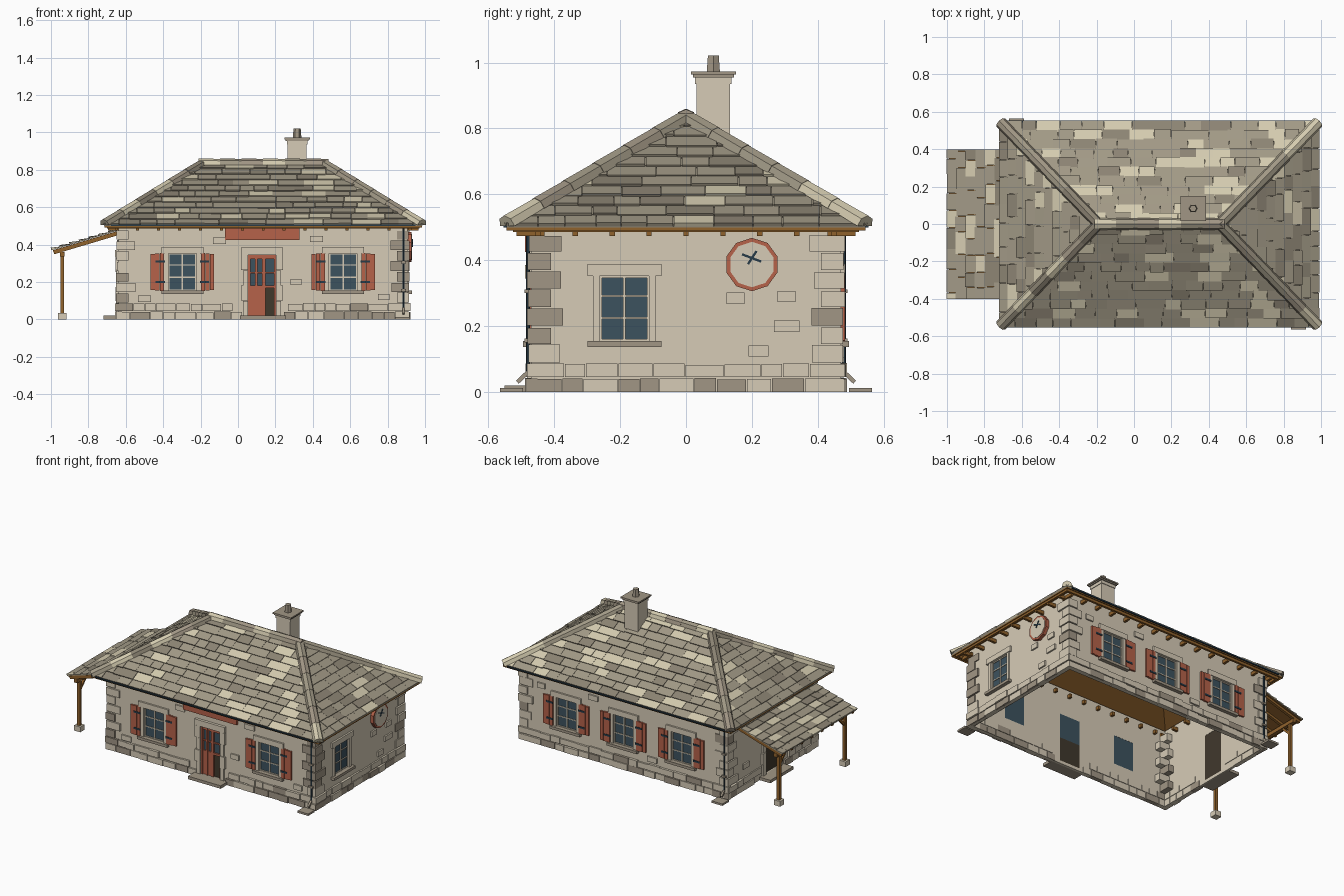
import bpy, bmesh, math, random
from mathutils import Vector

random.seed(7)
rnd = random.uniform
if "Cube" in bpy.data.objects:
    bpy.data.objects.remove(bpy.data.objects["Cube"])

PALETTE = {"plaster": "d5cab5", "grey_stone": "a09584", "slate": "a09885", "dark_slate": "8b8373",
           "pale_slate": "d3caae", "wood": "8f6230", "red_paint": "b4624b", "glass": "3f535f",
           "iron": "2c3d49", "dark_door": "423b30"}
MATS = {}
for key, code in PALETTE.items():
    rgb = [(int(code[i:i + 2], 16) / 255) ** 2.2 for i in (0, 2, 4)] + [1]
    m = MATS[key] = bpy.data.materials.new(key)
    m.use_nodes = True
    m.diffuse_color = rgb
    m.node_tree.nodes["Principled BSDF"].inputs["Base Color"].default_value = rgb


class Part:
    """Collects prisms into one named object."""

    def __init__(self, name):
        self.name, self.bm, self.slots = name, bmesh.new(), []

    def prism(self, ring_a, ring_b, mat):
        if mat not in self.slots:
            self.slots.append(mat)
        a = [self.bm.verts.new(p) for p in ring_a]
        b = [self.bm.verts.new(p) for p in ring_b]
        k = len(a)
        faces = [a[::-1], b] + [[a[i], a[(i + 1) % k], b[(i + 1) % k], b[i]] for i in range(k)]
        for f in faces:
            self.bm.faces.new(f).material_index = self.slots.index(mat)

    def box(self, frame, u0, u1, n0, n1, z0, z1, mat):
        rings = [[frame(u, n, z) for u, n in ((u0, n0), (u1, n0), (u1, n1), (u0, n1))] for z in (z0, z1)]
        self.prism(*rings, mat)

    def bar(self, a, b, w, mat, sides=4):
        a, b = Vector(a), Vector(b)
        d = (b - a).normalized()
        s = d.cross(Vector((0, 0, 1)) if abs(d.z) < 0.95 else Vector((0, 1, 0))).normalized()
        t = s.cross(d)
        angles = [(i + 0.5) * math.tau / sides for i in range(sides)]
        offs = [(s * math.cos(q) + t * math.sin(q)) * w for q in angles]
        self.prism([a + o for o in offs], [b + o for o in offs], mat)

    def finish(self):
        bmesh.ops.recalc_face_normals(self.bm, faces=self.bm.faces)
        mesh = bpy.data.meshes.new(self.name)
        self.bm.to_mesh(mesh)
        self.bm.free()
        for s in self.slots:
            mesh.materials.append(MATS[s])
        ob = bpy.data.objects.new(self.name, mesh)
        bpy.context.collection.objects.link(ob)
        return ob


# Frames: u along the wall, n outward, z up
X0, X1, Y, MID, THICK = -0.64, 0.905, 0.47, 0.135, 0.016
world = lambda u, n, z: Vector((u, n, z))
front = lambda u, n, z: Vector((u, -Y - n, z))
back = lambda u, n, z: Vector((u, Y + n, z))
right = lambda u, n, z: Vector((X1 + n, u, z))
left = lambda u, n, z: Vector((X0 - n, u, z))
WINDOWS = [("front", front, -0.297, True), ("front", front, 0.562, True), ("right", right, -0.187, False),
           ("back", back, -0.297, True), ("back", back, MID, True), ("back", back, 0.562, True)]
DOOR = 0.128

# Thin wall shell with openings
shell, room, holes = Part("walls"), Part("room_cutter"), Part("opening_cutter")
shell.box(world, X0, X1, -Y, Y, 0, 0.528, "plaster")
room.box(world, X0 + THICK, X1 - THICK, -Y + THICK, Y - THICK, -0.1, 0.6, "plaster")
for _, fr, c, _ in WINDOWS:
    holes.box(fr, c - 0.075, c + 0.075, -0.08, 0.05, 0.155, 0.352, "plaster")
holes.box(front, DOOR - 0.077, DOOR + 0.077, -0.08, 0.05, 0.02, 0.345, "plaster")
holes.box(left, -0.075, 0.075, -0.08, 0.05, 0.02, 0.33, "plaster")
walls, cutters = shell.finish(), [room.finish(), holes.finish()]
for cut in cutters:
    cut.hide_render = True
    mod = walls.modifiers.new("cut", "BOOLEAN")
    mod.operation, mod.solver, mod.object = "DIFFERENCE", "EXACT", cut
cut_mesh = bpy.data.meshes.new_from_object(walls.evaluated_get(bpy.context.evaluated_depsgraph_get()))
walls.modifiers.clear()
walls.data = cut_mesh
for cut in cutters:
    bpy.data.objects.remove(cut)

# Windows with stone surrounds and shutters
for i, (side, fr, c, shutters) in enumerate(WINDOWS):
    w = Part(f"{side}_window_{i + 1}")
    w.box(fr, c - 0.075, c + 0.075, -0.015, -0.009, 0.155, 0.352, "glass")
    for u in (-0.072, 0, 0.072):
        w.box(fr, c + u - 0.004, c + u + 0.004, -0.01, -0.003, 0.155, 0.352, "plaster")
    for z in (0.158, 0.225, 0.291, 0.349):
        w.box(fr, c - 0.075, c + 0.075, -0.01, -0.004, z - 0.003, z + 0.003, "plaster")
    w.box(fr, c - 0.112, c + 0.112, -0.01, 0.012, 0.352, 0.388, "plaster")
    w.box(fr, c - 0.112, c + 0.112, -0.012, 0.024, 0.137, 0.155, "grey_stone")
    for s in (-1, 1):
        w.box(fr, c + s * 0.075, c + s * 0.095, -0.01, 0.008, 0.155, 0.352, "plaster")
    w.finish()
    if shutters:
        p = Part(f"{side}_shutters_{i + 1}")
        for s in (-1, 1):
            for k in range(3):
                a = c + s * (0.098 + k * 0.0245)
                p.box(fr, a, a + s * 0.023, 0, 0.012, 0.153 + 0.002 * k, 0.354 - 0.002 * k, "red_paint")
            for z in (0.2, 0.31):
                p.box(fr, c + s * 0.094, c + s * 0.143, 0.011, 0.015, z - 0.006, z + 0.006, "iron")
        p.finish()

# Front door
d = Part("front_door")
d.box(front, DOOR - 0.077, DOOR + 0.077, -0.016, -0.01, 0.18, 0.345, "glass")
d.box(front, DOOR - 0.077, DOOR + 0.077, -0.016, -0.01, 0.02, 0.18, "dark_door")
for u, w in ((-0.069, 0.008), (-0.03, 0.006), (0.009, 0.01), (0.071, 0.006)):
    d.box(front, DOOR + u - w, DOOR + u + w, -0.011, 0.002, 0.02, 0.345, "red_paint")
for z0, z1 in ((0.322, 0.345), (0.245, 0.253), (0.168, 0.182)):
    d.box(front, DOOR - 0.077, DOOR + 0.077, -0.011, 0, z0, z1, "red_paint")
d.box(front, DOOR - 0.077, DOOR + 0.012, -0.011, -0.003, 0.02, 0.18, "red_paint")
d.finish()

# Side door
d = Part("side_door")
d.box(left, -0.075, 0.075, -0.015, -0.008, 0.02, 0.33, "dark_door")
d.finish()

# Door surrounds and steps
for name, fr, c, top in (("front_door_surround", front, DOOR, 0.345), ("side_door_surround", left, 0, 0.33)):
    p = Part(name)
    for s in (-1, 1):
        for k in range(4):
            h = (top - 0.02) / 4
            p.box(fr, c + s * 0.074, c + s * (0.102 + 0.01 * (k % 2)), -0.01, 0.012 + 0.003 * (k % 2),
                  0.02 + k * h, 0.02 + (k + 1) * h - 0.002, "plaster")
    p.box(fr, c - 0.113, c + 0.113, -0.01, 0.018, top, top + 0.04, "plaster")
    p.box(fr, c - 0.118, c + 0.128, -0.01, 0.08, 0, 0.02, "grey_stone")
    p.finish()

# Plinth: two courses of rough stones, the lower one darker
p = Part("plinth_stones")
for fr, lo, hi, gap in ((front, X0, X1, DOOR), (back, X0, X1, None), (right, -Y, Y, None), (left, -Y, Y, 0)):
    for z0, z1, greys in ((0, 0.044, 4), (0.046, 0.088, 1)):
        u = lo - 0.012
        while u < hi:
            e = u + rnd(0.055, 0.12)
            e = hi + 0.012 if hi - e < 0.05 else e
            if gap is None or e < gap - 0.1 or u > gap + 0.1:
                p.box(fr, u, e - 0.003, -0.02, rnd(0.008, 0.018), z0, z1 - rnd(0, 0.006),
                      random.choice(["plaster"] * 6 + ["grey_stone"] * greys))
            u = e
p.finish()

# Corner stones, alternating long and short
p = Part("corner_stones")
for cx, sx in ((X0, -1), (X1, 1)):
    for sy in (-1, 1):
        for k in range(7):
            a, b = (rnd(0.08, 0.095), 0.06) if k % 2 else (0.055, rnd(0.08, 0.1))
            o, z = rnd(0.006, 0.013), 0.09 + k * 0.056
            xs = sorted((cx + sx * o, cx - sx * a))
            ys = sorted((sy * (Y + o), sy * (Y - b)))
            p.box(world, *xs, *ys, z, z + rnd(0.047, 0.054), random.choice(["plaster"] * 5 + ["grey_stone"] * 2))
p.finish()

# Single stones showing in the plaster
p = Part("wall_stones")
for fr, u, z in ((right, 0.15, 0.285), (right, 0.305, 0.2), (right, 0.22, 0.125), (right, 0.305, 0.29),
                 (front, -0.1, 0.42), (front, 0.31, 0.2), (front, 0.42, 0.43), (front, 0.78, 0.12),
                 (front, -0.5, 0.11), (back, -0.08, 0.12), (back, 0.36, 0.42), (back, 0.75, 0.4),
                 (left, -0.25, 0.25), (left, 0.28, 0.16), (left, 0.2, 0.36)):
    w = rnd(0.026, 0.04)
    p.box(fr, u - w, u + w, -0.01, 0.01, z - 0.017, z + 0.017, "plaster")
p.finish()

# Sign board and round dial
p = Part("sign_board")
p.box(front, -0.07, 0.33, 0, 0.018, 0.425, 0.488, "red_paint")
p.finish()
p = Part("round_dial")
for r, n, mat in ((0.081, 0.022, "red_paint"), (0.069, 0.025, "plaster")):
    ring = [(0.2 + r * math.sin(k * math.tau / 10), 0.387 + r * math.cos(k * math.tau / 10)) for k in range(10)]
    p.prism([right(y, 0, z) for y, z in ring], [right(y, n, z) for y, z in ring], mat)
p.bar(right(0.17, 0.026, 0.418), right(0.228, 0.026, 0.396), 0.005, "iron")
p.bar(right(0.188, 0.026, 0.388), right(0.214, 0.026, 0.428), 0.005, "iron")
p.finish()

# Hollow roof: boarded slopes, eave boards, rafter tails and gutters
HX, HY, RIDGE, EAVE, TOP = 0.85, 0.545, 0.325, 0.503, 0.832
INX = HX - RIDGE
plan = lambda hx, hy, z: [Vector((MID + sx * hx, sy * hy, z)) for sx, sy in ((-1, -1), (1, -1), (1, 1), (-1, 1))]
p = Part("roof_boards")
low, high = plan(HX, HY, EAVE), plan(RIDGE, 0.003, TOP)
for k in range(4):
    j = (k + 1) % 4
    layers = [[v - Vector((0, 0, h)) for v in (low[k], low[j], high[j], high[k])] for h in (0, 0.004, 0.012)]
    p.prism(layers[0], layers[1], "dark_slate")
    p.prism(layers[1], layers[2], "wood")
p.finish()
p = Part("eave_timber")
for s in (-1, 1):
    p.box(world, MID - HX + 0.015, MID + HX - 0.015, s * 0.51, s * 0.525, 0.486, 0.504, "wood")
    p.box(world, MID + s * (HX - 0.015), MID + s * (HX - 0.03), -0.525, 0.525, 0.486, 0.504, "wood")
    for k in range(15):
        x = MID + (k - 7) * 0.112
        p.box(world, x - 0.008, x + 0.008, s * 0.43, s * 0.515, 0.474, 0.497, "wood")
    for k in range(9):
        y, x = (k - 4) * 0.112, MID + s * (HX - 0.02)
        p.box(world, x - s * 0.11, x, y - 0.008, y + 0.008, 0.474, 0.497, "wood")
p.finish()
p = Part("gutters")
for s in (-1, 1):
    p.box(world, -0.68, 0.95, s * 0.544, s * 0.553, 0.499, 0.507, "iron")
p.finish()


def tile_slope(name, start, along, length, up, inset, rows, pale):
    """Covers a slope with random slates, clipped at the hips."""
    p = Part(name)
    start, along, up = Vector(start), Vector(along), Vector(up)
    nrm = along.cross(up).normalized()
    nrm = nrm if nrm.z > 0 else -nrm
    for r in range(rows):
        u = -rnd(0, 0.08)
        while u < length:
            e = u + rnd(0.07, 0.16)
            t0, t1 = max(0, r - rnd(0, 0.12)) / rows, min(1, (r + 1.1) / rows)
            clip = lambda v, t: min(max(v, inset * t), length - inset * t)
            if clip(e, t0) - clip(u, t0) > 0.004:
                quad = [(clip(u, t0), t0), (clip(e, t0) - 0.002, t0), (clip(e, t1) - 0.002, t1), (clip(u, t1), t1)]
                base = [start + along * a + up * t for a, t in quad]
                h = rnd(0.009, 0.014)
                mat = random.choice(["slate"] * 8 + ["dark_slate"] * 2 + ["pale_slate"] * pale)
                p.prism(base, [b + nrm * q for b, q in zip(base, (h, h, 0.004, 0.004))], mat)
            u = e
    p.finish()


RISE = TOP - EAVE
for name, s in (("front", -1), ("back", 1)):
    tile_slope(f"{name}_roof_slates", (MID - HX, s * HY, EAVE), (1, 0, 0), 2 * HX, (0, -s * HY, RISE), INX, 11, 3)
for name, s in (("left", -1), ("right", 1)):
    tile_slope(f"{name}_roof_slates", (MID + s * HX, -HY, EAVE), (0, 1, 0), 2 * HY, (-s * INX, 0, RISE), HY, 11, 2)

# Hip and ridge capping stones
p = Part("ridge_caps")


def cap_line(a, b, count):
    a, b = Vector(a), Vector(b)
    d = (b - a).normalized()
    side = d.cross(Vector((0, 0, 1))).normalized()
    up = side.cross(d)
    for k in range(count):
        rings = []
        for f, g in ((k / count, 1.0), ((k + 1.04) / count, 0.93)):
            c = a.lerp(b, f)
            rings.append([c + (side * x + up * z) * g for x, z in
                          ((-0.032, -0.01), (-0.024, 0.014), (0, 0.025), (0.024, 0.014), (0.032, -0.01))])
        p.prism(*rings, random.choice(["slate", "slate", "grey_stone", "dark_slate", "pale_slate"]))


for a, b in zip(plan(HX, HY, EAVE + 0.01), plan(RIDGE, 0, TOP + 0.003)):
    cap_line(a, b, 6)
cap_line((MID - RIDGE - 0.02, 0, TOP + 0.003), (MID + RIDGE + 0.02, 0, TOP + 0.003), 6)
p.finish()

# Chimney
p = Part("chimney")
cx, cy = 0.316, 0.083
for w, z0, z1, mat in ((0.051, 0.7, 0.955, "plaster"), (0.055, 0.935, 0.955, "plaster"),
                       (0.062, 0.955, 0.963, "grey_stone"), (0.068, 0.963, 0.972, "grey_stone")):
    p.box(world, cx - w, cx + w, cy - w, cy + w, z0, z1, mat)
pot = lambda r, z: [Vector((cx + r * math.cos(k * math.tau / 6), cy + r * math.sin(k * math.tau / 6), z)) for k in range(6)]
p.prism(pot(0.023, 0.972), pot(0.019, 1.021), "grey_stone")
p.finish()

# Porch on the left side
tile_slope("porch_slates", (-0.998, -0.4, 0.37), (0, 1, 0), 0.8, (0.363, 0, 0.107), 0, 7, 1)
p = Part("porch_frame")
edge = lambda x, z: [Vector((x, y, z + h)) for y, h in ((-0.395, -0.007), (0.395, -0.007), (0.395, 0), (-0.395, 0))]
p.prism(edge(-0.99, 0.37), edge(-0.635, 0.475), "wood")
for k in range(8):
    y = -0.38 + k * 0.76 / 7
    p.bar((-0.985, y, 0.357), (-0.637, y, 0.461), 0.013, "wood")
p.box(world, -0.952, -0.928, -0.39, 0.39, 0.335, 0.36, "wood")
for y in (-0.35, 0.35):
    s = -1 if y > 0 else 1
    p.box(world, -0.95, -0.93, y - 0.01, y + 0.01, 0.03, 0.36, "wood")
    p.bar((-0.94, y, 0.27), (-0.94, y + s * 0.07, 0.34), 0.01, "wood")
    p.box(world, -0.963, -0.917, y - 0.023, y + 0.023, 0, 0.035, "plaster")
p.finish()

# Slim downpipes with stone spouts and splash stones at opposite corners
for name, x, s in (("front", 0.885, -1), ("back", -0.622, 1)):
    p = Part(f"{name}_downpipe")
    p.bar((x, s * 0.48, 0.5), (x, s * 0.48, 0.055), 0.006, "iron", 6)
    p.bar((x, s * 0.48, 0.06), (x, s * 0.512, 0.03), 0.009, "grey_stone")
    for z in (0.15, 0.3):
        p.box(world, x - 0.014, x + 0.014, s * 0.465, s * 0.49, z, z + 0.012, "grey_stone")
    p.box(world, x - 0.045, x + 0.035, s * 0.495, s * 0.565, 0, 0.013, "grey_stone")
    p.finish()
